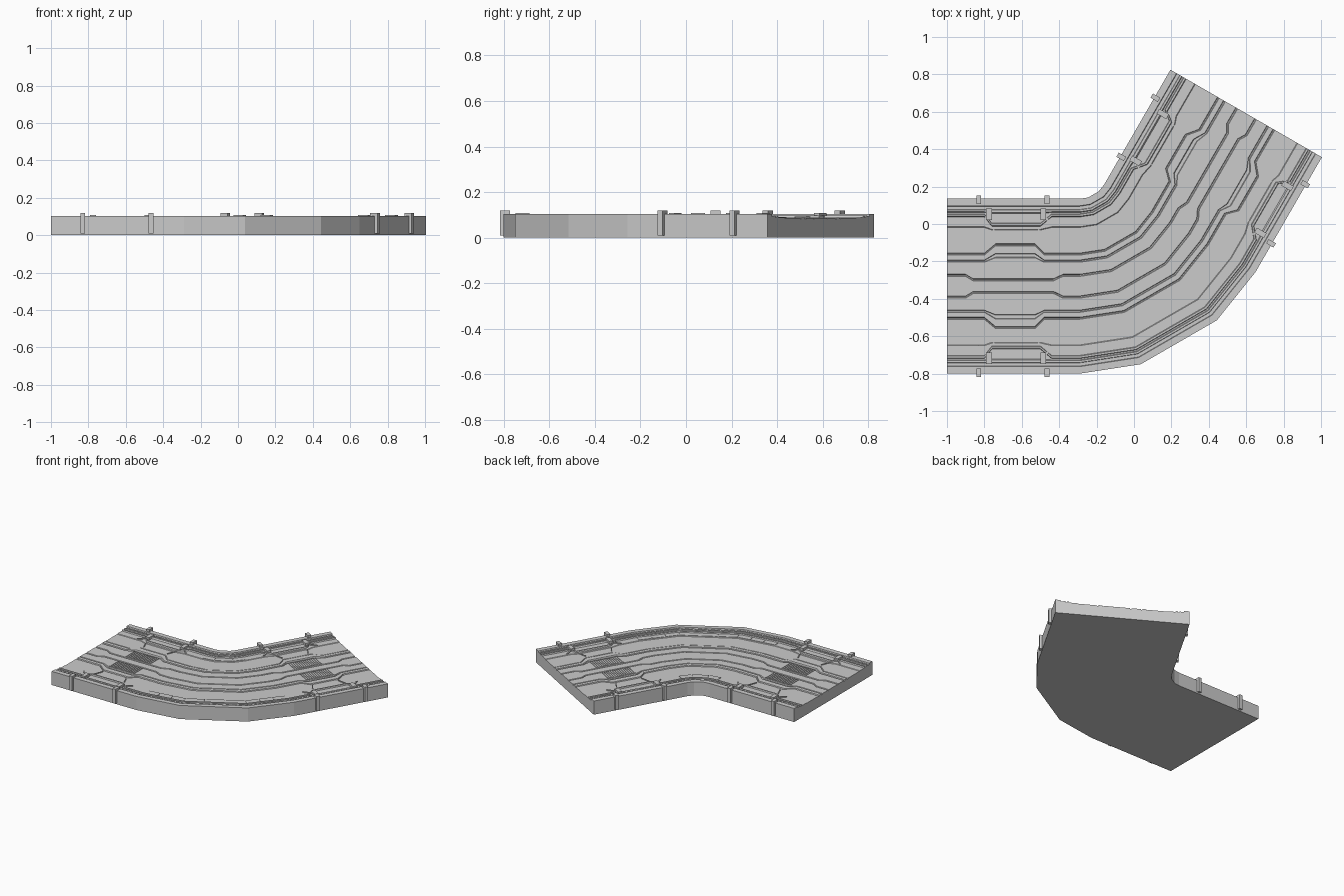
import bpy, bmesh, math
from mathutils import Vector

if "Cube" in bpy.data.objects:
    bpy.data.objects.remove(bpy.data.objects["Cube"])

CENTRE = Vector((-0.29, 0.285))       # centre of the bend
MID = 0.6175                          # radius of the road centre line
ANGLES = [math.radians(a) for a in (0, 17.5, 42.5, 60)]
LEN = 0.71                            # length of each straight


def ring(k, v):
    a, r = ANGLES[k], MID - v
    return CENTRE + Vector((math.sin(a), -math.cos(a))) * r


def place(u, v, z):
    """u < 0: first straight, 0..3: bend facets, > 3: second straight."""
    if u <= 0:
        p = ring(0, v) + Vector((u, 0))
    elif u >= 3:
        p = ring(3, v) + Vector((0.5, math.sin(ANGLES[3]))) * (u - 3)
    else:
        k = int(u)
        p = ring(k, v).lerp(ring(k + 1, v), u - k)
    return Vector((p.x, p.y, z))


def finish(name, bm):
    bmesh.ops.recalc_face_normals(bm, faces=bm.faces)
    me = bpy.data.meshes.new(name)
    bm.to_mesh(me)
    bm.free()
    ob = bpy.data.objects.new(name, me)
    bpy.context.collection.objects.link(ob)
    return ob


def prism(bm, outline, z0, z1):
    """Extruded outline given in (u, v) road coordinates."""
    lo = [bm.verts.new(place(u, v, z0)) for u, v in outline]
    hi = [bm.verts.new(place(u, v, z1)) for u, v in outline]
    n = len(outline)
    bm.faces.new(lo)
    bm.faces.new(hi)
    for i in range(n):
        j = (i + 1) % n
        bm.faces.new((lo[i], lo[j], hi[j], hi[i]))


def four(bm, outline, z0, z1):
    """Repeat on both road sides and both straights."""
    for side in (1, -1):
        for far in (False, True):
            prism(bm, [(3 - u if far else u, side * v) for u, v in outline], z0, z1)


def box(u0, u1, v0, v1):
    return [(u0, v0), (u1, v0), (u1, v1), (u0, v1)]


# Stepped deck: each column is (normal offset, shifted offset, jog type, height)
JOGS = {'c': (-0.61, -0.57, -0.14, -0.09),
        'l': (-0.51, -0.45, -0.24, -0.19),
        'k': (-0.51, -0.47, -0.21, -0.15)}
COLS = [(0.052, 0.028, 'c', 0.087), (0.055, 0.031, 'c', 0.081),
        (0.061, 0.037, 'c', 0.081), (0.064, 0.040, 'c', 0.087),
        (0.128, 0.152, 'l', 0.087), (0.131, 0.155, 'l', 0.080),
        (0.137, 0.172, 'l', 0.080), (0.140, 0.176, 'l', 0.089),
        (0.166, 0.216, 'l', 0.089), (0.169, 0.219, 'l', 0.081),
        (0.174, 0.224, 'l', 0.081), (0.177, 0.227, 'l', 0.086),
        (0.314, 0.300, 'k', 0.086), (0.318, 0.304, 'k', 0.089),
        (0.370, 0.320, 'k', 0.089), (0.374, 0.324, 'k', 0.097),
        (0.384, 0.334, 'k', 0.097), (0.387, 0.337, 'k', 0.088),
        (0.394, 0.388, 'k', 0.088), (0.398, 0.395, 'k', 0.097),
        (0.408, 0.408, 'k', 0.097), (0.410, 0.410, 'k', 0.092),
        (0.427, 0.427, 'k', 0.092), (0.430, 0.430, 'k', 0.103),
        (0.4675, 0.4675, 'k', 0.103), (0.4675, 0.4675, 'k', 0.0)]


def offset(col, u):
    a, b, c, d = JOGS[col[2]]
    u = min(u, 3 - u)
    t = max(0, min(1, (u - a) / (b - a), (d - u) / (d - c)))
    return col[0] + (col[1] - col[0]) * t


half = sorted({-LEN, 0, 1} | {u for j in JOGS.values() for u in j})
stations = half + [3 - u for u in reversed(half)]
bm = bmesh.new()
rows = []
for u in stations:
    section = [(-offset(c, u), c[3]) for c in reversed(COLS)]
    section += [(offset(c, u), c[3]) for c in COLS]
    rows.append([bm.verts.new(place(u, v, z)) for v, z in section])
for r, s in zip(rows, rows[1:]):
    for i in range(len(r)):
        j = (i + 1) % len(r)
        bm.faces.new((r[i], r[j], s[j], s[i]))
bm.faces.new(rows[0])
bm.faces.new(rows[-1])
finish("road_deck", bm)

# Clamps gripping the outer walls
bm = bmesh.new()
for u in (-0.54, -0.175):
    four(bm, box(u - 0.013, u + 0.013, 0.462, 0.485), 0.01, 0.12)
    four(bm, box(u - 0.013, u + 0.013, 0.440, 0.470), 0.10, 0.12)
finish("wall_clamps", bm)

# Slatted gratings in the lanes
bm = bmesh.new()
for i in range(14):
    u = -0.452 + i * 0.0155
    four(bm, box(u, u + 0.007, 0.045, 0.148), 0.08, 0.091)
finish("lane_gratings", bm)

# Small blocks and angled fins at the ends of each lay-by
bm = bmesh.new()
for u, d in ((-0.50, -1), (-0.21, 1)):
    four(bm, box(u, u + 0.03, 0.355, 0.415), 0.085, 0.108)
    e = u + 0.015
    four(bm, [(e - d * 0.015, 0.318), (e - d * 0.022, 0.318),
              (e - d * 0.05, 0.245), (e - d * 0.043, 0.245)], 0.082, 0.092)
    four(bm, [(e + d * 0.005, 0.365), (e + d * 0.055, 0.318),
              (e + d * 0.062, 0.322), (e + d * 0.015, 0.372)], 0.085, 0.096)
finish("bay_end_blocks", bm)

# Dashed studs along the gutter, following straights and bend
bm = bmesh.new()
for i in range(20):
    u = -LEN + 0.012 + i * 0.035
    four(bm, box(u, u + 0.022, 0.413, 0.422), 0.09, 0.098)
for side, n in ((1, 2), (-1, 10)):
    for k in range(3):
        for i in range(n):
            u = k + (i + 0.2) / n
            v = side * 0.413
            prism(bm, box(u, u + 0.6 / n, v, v + side * 0.009), 0.09, 0.098)
finish("gutter_studs", bm)

# Kerb plates split by joints around the bend
bm = bmesh.new()
for side, n in ((1, 1), (-1, 3)):
    for k in range(3):
        for i in range(n):
            u = k + (i + 0.04) / n
            prism(bm, box(u, u + 0.92 / n, side * 0.322, side * 0.366), 0.086, 0.092)
finish("bend_kerb_plates", bm)
